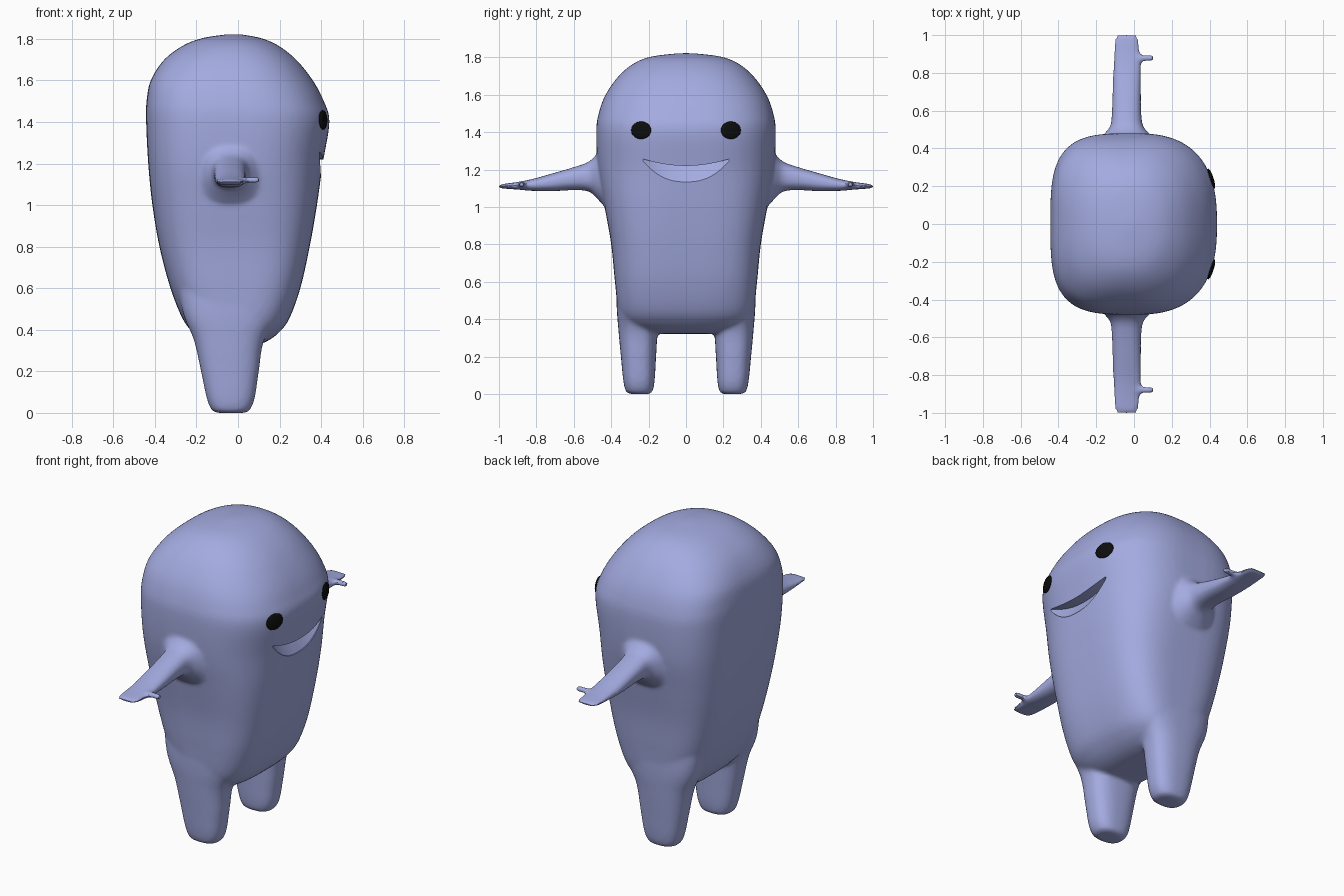
import bpy, bmesh, math
from mathutils import Vector

if "Cube" in bpy.data.objects:
    bpy.data.objects.remove(bpy.data.objects["Cube"])


def material(name, rgb):
    m = bpy.data.materials.new(name)
    m.diffuse_color = (*rgb, 1)
    m.use_nodes = True
    m.node_tree.nodes["Principled BSDF"].inputs["Base Color"].default_value = m.diffuse_color
    return m


BLUE = material("periwinkle", (0.37, 0.41, 0.75))
BLACK = material("black", (0.004, 0.004, 0.004))


def dense(rows, steps=6):
    # Catmull-Rom interpolation of section rows
    out = []
    for i in range(len(rows) - 1):
        p = [rows[max(0, min(len(rows) - 1, i + k))] for k in (-1, 0, 1, 2)]
        for s in range(steps):
            t = s / steps
            out.append([0.5 * (2 * b + (c - a) * t + (2 * a - 5 * b + 4 * c - d) * t * t
                               + (3 * b - a - 3 * c + d) * t ** 3) for a, b, c, d in zip(*p)])
    return out + [list(rows[-1])]


def skin(bm, rings):
    # Closed skin over a list of rings
    vs = [[bm.verts.new(p) for p in r] for r in rings]
    n = len(vs[0])
    for a, b in zip(vs, vs[1:]):
        for j in range(n):
            bm.faces.new((a[j], a[(j + 1) % n], b[(j + 1) % n], b[j]))
    bm.faces.new(vs[0])
    bm.faces.new(vs[-1])


def loft(bm, rows, place, n=48):
    # rows: position, a min, a max, b min, b max, exponent for +a side, exponent for -a side
    rings = []
    for t, a0, a1, b0, b1, ep, em in dense(rows):
        ring = []
        for j in range(n):
            w = 2 * math.pi * j / n
            c, s = math.cos(w), math.sin(w)
            e = 2 / (ep if c > 0 else em)
            a = (a0 + a1) / 2 + (a1 - a0) / 2 * math.copysign(abs(c) ** e, c)
            b = (b0 + b1) / 2 + (b1 - b0) / 2 * math.copysign(abs(s) ** e, s)
            ring.append(place(t, a, b))
        rings.append(ring)
    skin(bm, rings)


def make_object(name, bm, mat):
    bmesh.ops.recalc_face_normals(bm, faces=bm.faces[:])
    me = bpy.data.meshes.new(name)
    bm.to_mesh(me)
    bm.free()
    me.materials.append(mat)
    ob = bpy.data.objects.new(name, me)
    bpy.context.collection.objects.link(ob)
    return ob


def apply_all(ob):
    bpy.ops.object.select_all(action='DESELECT')
    bpy.context.view_layer.objects.active = ob
    ob.select_set(True)
    for m in list(ob.modifiers):
        bpy.ops.object.modifier_apply(modifier=m.name)


bm = bmesh.new()

# Torso and head: z, x min, x max, half width, front and back roundness
torso = [
    (0.322, -0.10, 0.07, 0.20, 2.6, 2.6), (0.34, -0.165, 0.13, 0.27, 2.8, 2.8),
    (0.38, -0.21, 0.19, 0.33, 3, 3), (0.45, -0.265, 0.245, 0.362, 3.2, 3.2),
    (0.60, -0.325, 0.30, 0.38, 3.4, 3.4), (0.80, -0.378, 0.345, 0.40, 3.4, 3.5),
    (1.00, -0.412, 0.38, 0.435, 3.1, 3.5), (1.20, -0.432, 0.408, 0.47, 2.7, 3.5),
    (1.40, -0.442, 0.44, 0.48, 2.6, 3.5), (1.50, -0.44, 0.413, 0.467, 2.6, 3.4),
    (1.60, -0.42, 0.36, 0.43, 2.5, 3.2), (1.70, -0.355, 0.28, 0.36, 2.4, 2.8),
    (1.77, -0.26, 0.19, 0.275, 2.3, 2.5), (1.805, -0.165, 0.105, 0.18, 2.2, 2.3),
    (1.822, -0.05, 0.01, 0.04, 2, 2)]
loft(bm, [(z, a, b, -w, w, f, r) for z, a, b, w, f, r in torso],
     lambda t, a, b: (a, b, t), 72)

# Legs: z, x range, y range
leg = [(0.0, -0.09, 0.03, 0.20, 0.295), (0.012, -0.125, 0.055, 0.18, 0.32),
       (0.07, -0.15, 0.08, 0.168, 0.335), (0.20, -0.178, 0.10, 0.16, 0.348),
       (0.35, -0.212, 0.125, 0.15, 0.362), (0.50, -0.27, 0.20, 0.13, 0.372),
       (0.75, -0.30, 0.25, 0.10, 0.37)]
# Arms with flared shoulder: y, x range, z range
arm = [(0.36, -0.22, 0.15, 0.98, 1.36), (0.43, -0.20, 0.13, 1.00, 1.33),
       (0.475, -0.16, 0.085, 1.045, 1.285), (0.52, -0.125, 0.048, 1.083, 1.242),
       (0.60, -0.117, 0.038, 1.09, 1.213), (0.72, -0.113, 0.037, 1.084, 1.178),
       (0.82, -0.110, 0.037, 1.086, 1.150), (0.90, -0.108, 0.033, 1.093, 1.134),
       (0.97, -0.105, 0.027, 1.098, 1.124), (1.003, -0.088, 0.012, 1.102, 1.118)]
thumb = [(-0.02, 0.85, 0.90, 1.103, 1.137), (0.03, 0.855, 0.899, 1.105, 1.135),
         (0.05, 0.860, 0.896, 1.106, 1.136), (0.09, 0.859, 0.897, 1.106, 1.136),
         (0.108, 0.866, 0.890, 1.111, 1.131)]
for s in (-1, 1):
    loft(bm, [(*r, 2.6, 2.6) for r in leg], lambda t, a, b: (a, s * b, t))
    loft(bm, [(*r, 2.4, 2.4) for r in arm], lambda t, a, b: (a, s * t, b))
    loft(bm, [(*r, 2, 2) for r in thumb], lambda t, a, b: (t, s * a, b), 24)

body = make_object("body", bm, BLUE)
m = body.modifiers.new("fuse", 'REMESH')
m.mode, m.voxel_size = 'VOXEL', 0.011
m = body.modifiers.new("soften", 'SMOOTH')
m.factor, m.iterations = 0.5, 8
apply_all(body)

# Eyes: thin black ovals laid on the face
for s, side in ((1, "left"), (-1, "right")):
    hit, loc, nor, _ = body.ray_cast(Vector((2, s * 0.24, 1.41)), Vector((-1, 0, 0)))
    bm = bmesh.new()
    bmesh.ops.create_uvsphere(bm, u_segments=32, v_segments=16, radius=1)
    bmesh.ops.scale(bm, vec=(0.047, 0.056, 0.012), verts=bm.verts)
    eye = make_object(side + "_eye", bm, BLACK)
    eye.rotation_euler = nor.to_track_quat('Z', 'Y').to_euler()
    # keep the wide axis of the oval horizontal
    up = Vector((0, 0, 1)) - nor * nor.z
    up.normalize()
    wide = up.cross(nor)
    for v in eye.data.vertices:
        c = v.co.copy()
        v.co = loc + wide * c.y + up * c.x + nor * c.z
    eye.rotation_euler = (0, 0, 0)
    eye.data.update()
    apply_all(eye)
    bpy.ops.object.shade_smooth()

# Smiling mouth: crescent pocket, deepest under the upper lip
rings = []
for i in range(33):
    y = -0.23 + 0.46 * i / 32
    u = abs(y) / 0.23
    top = 1.22 + 0.037 * u ** 2
    low = min(1.133 + 0.112 * u ** 2.4, top - 0.004)
    x = body.ray_cast(Vector((2, y, (top + low) / 2)), Vector((-1, 0, 0)))[1].x
    deep = 0.055 * (1 - u ** 3) + 0.004
    rings.append([(0.6, y, top), (0.6, y, low), (x - 0.2 * deep, y, low + 0.001),
                  (x - deep, y, top)])
bm = bmesh.new()
skin(bm, rings)
cutter = make_object("mouth_cutter", bm, BLUE)
cutter.hide_render = True
m = body.modifiers.new("mouth", 'BOOLEAN')
m.operation, m.solver, m.object = 'DIFFERENCE', 'EXACT', cutter
apply_all(body)
bpy.data.objects.remove(cutter)
bpy.context.view_layer.objects.active = body
body.select_set(True)
bpy.ops.object.shade_smooth_by_angle(angle=math.radians(35))
